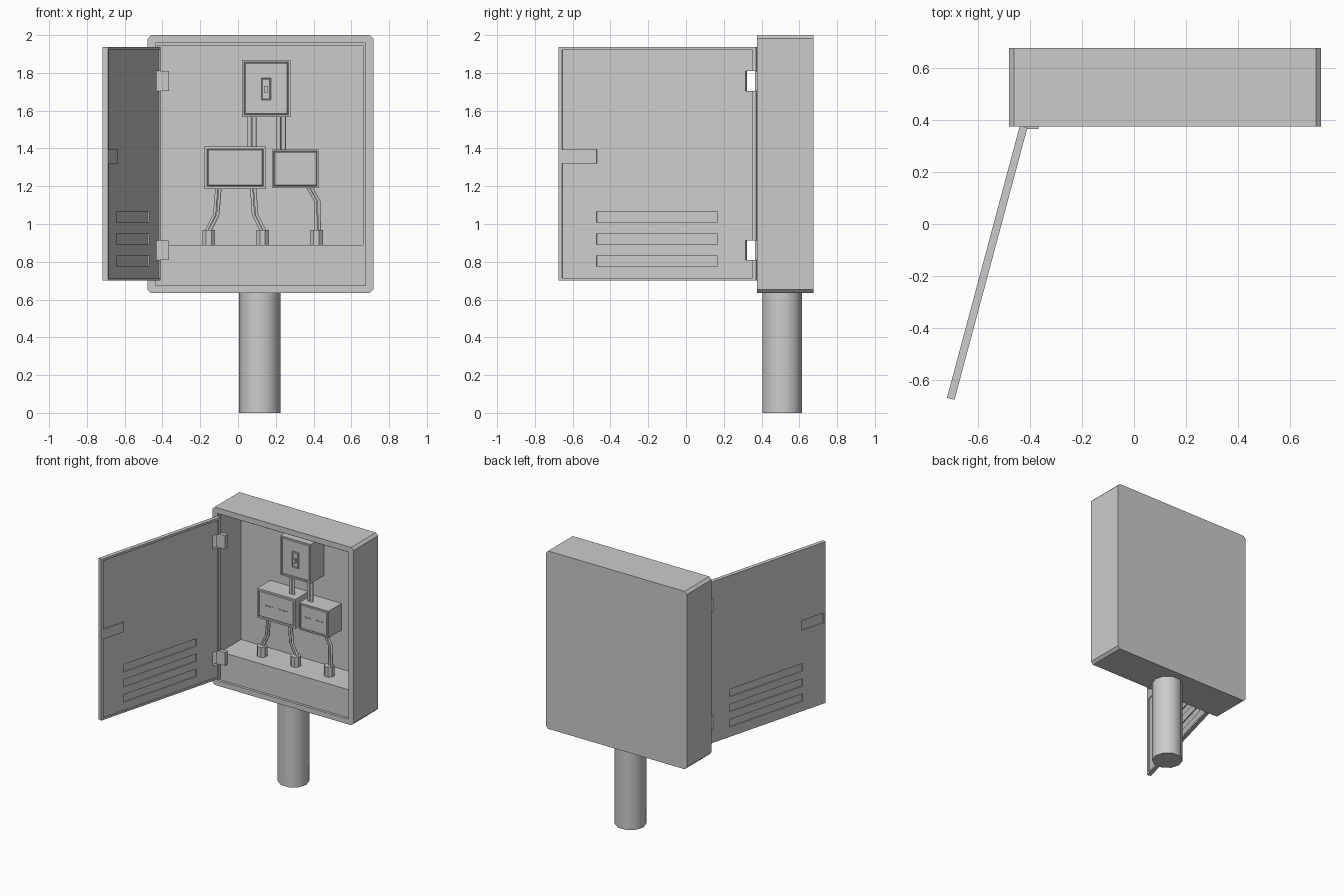
import bpy, bmesh, math
from mathutils import Matrix, Vector

if "Cube" in bpy.data.objects:
    bpy.data.objects.remove(bpy.data.objects["Cube"])


def link(name, bm):
    mesh = bpy.data.meshes.new(name)
    bm.to_mesh(mesh)
    bm.free()
    ob = bpy.data.objects.new(name, mesh)
    bpy.context.collection.objects.link(ob)
    return ob


def box_bm(x, y, z):
    bm = bmesh.new()
    size = Matrix.Diagonal((x[1] - x[0], y[1] - y[0], z[1] - z[0], 1))
    mid = Matrix.Translation((sum(x) / 2, sum(y) / 2, sum(z) / 2))
    bmesh.ops.create_cube(bm, size=1, matrix=mid @ size)
    return bm


def box(name, x, y, z):
    return link(name, box_bm(x, y, z))


def cut(ob, x, y, z):
    """Subtract a box from an object and discard the cutter."""
    cutter = box("cutter", x, y, z)
    cutter.hide_render = True
    mod = ob.modifiers.new("cut", 'BOOLEAN')
    mod.operation, mod.solver, mod.object = 'DIFFERENCE', 'EXACT', cutter
    bpy.context.view_layer.objects.active = ob
    bpy.ops.object.modifier_apply(modifier=mod.name)
    bpy.data.objects.remove(cutter)


def cylinder(name, x, y, z, r, n, turn=0.0):
    bm = bmesh.new()
    m = Matrix.Translation((x, y, sum(z) / 2)) @ Matrix.Rotation(turn, 4, 'Z')
    bmesh.ops.create_cone(bm, cap_ends=True, segments=n, radius1=r, radius2=r,
                          depth=z[1] - z[0], matrix=m)
    return link(name, bm)


def framed_box(name, x, y, z, rim):
    """Equipment box whose front has a rim around a sunken lid."""
    bm = box_bm(x, y, z)
    bm.normal_update()
    front = [f for f in bm.faces if f.normal.y < -0.9]
    bmesh.ops.inset_region(bm, faces=front, thickness=rim)
    bmesh.ops.inset_region(bm, faces=front, thickness=0.004, depth=-0.006)
    bmesh.ops.inset_region(bm, faces=front, thickness=0.006, depth=0.004)
    return link(name, bm)


def wires(name, points, spread, r):
    """A pair of parallel wires following the same path in x and z."""
    cu = bpy.data.curves.new(name, 'CURVE')
    cu.dimensions = '3D'
    cu.bevel_depth, cu.bevel_resolution, cu.use_fill_caps = r, 1, True
    for s in (-spread, spread):
        sp = cu.splines.new('POLY')
        sp.points.add(len(points) - 1)
        for p, (x, y, z) in zip(sp.points, points):
            p.co = (x + s, y, z, 1)
    ob = bpy.data.objects.new(name, cu)
    bpy.context.collection.objects.link(ob)


# Cabinet shell with chamfered corners, stepped opening and shelf
bm = box_bm((-0.48, 0.718), (0.375, 0.675), (0.635, 2.0))
along_y = [e for e in bm.edges
           if abs(e.verts[0].co.y - e.verts[1].co.y) > 0.1]
bmesh.ops.bevel(bm, geom=along_y, offset=0.019, segments=1, affect='EDGES')
cabinet = link("cabinet", bm)
cut(cabinet, (-0.438, 0.674), (0.3, 0.395), (0.675, 1.957))
cut(cabinet, (-0.425, 0.661), (0.3, 0.645), (0.89, 1.945))

# Pole
pole = cylinder("pole", 0.115, 0.509, (0, 0.64), 0.11, 10, math.pi / 2)
bpy.context.view_layer.objects.active = pole
pole.select_set(True)
bpy.ops.object.shade_smooth_by_angle(angle=math.radians(50))
pole.select_set(False)

# Open door: local x runs from hinge to latch, local y towards the inside
L, T = 1.082, 0.03
HINGES = ((0.81, 0.913), (1.705, 1.81))
VENTS = [(z - 0.029, z + 0.029) for z in (0.804, 0.92, 1.036)]
door = box("door", (0, L), (0, T), (0.70, 1.938))
cut(door, (0.018, L - 0.02), (T - 0.008, 0.1), (0.715, 1.92))
for z in VENTS:
    cut(door, (0.212, 0.875), (0.014, 0.1), z)
    cut(door, (0.212, 0.875), (-0.1, 0.008), z)
for z in HINGES:
    cut(door, (-0.1, 0.058), (-0.1, 0.1), z)
cut(door, (0.87, L - 0.015), (-0.1, 0.008), (1.32, 1.395))
latch = box("latch", (0.873, L - 0.002), (0.015, T), (1.32, 1.395))
for ob in (door, latch):
    ob.location = (-0.438, 0.378, 0)
    ob.rotation_euler.z = math.radians(-105)

# Hinge plates on the cabinet
for z in HINGES:
    box("hinge", (-0.436, -0.366), (0.364, 0.396), z)

# Equipment boxes
FRONT, BACK = 0.485, 0.65
framed_box("breaker_box", (0.022, 0.277), (FRONT, BACK), (1.567, 1.868), 0.014)
framed_box("left_terminal_box", (-0.177, 0.148), (FRONT, BACK), (1.186, 1.411), 0.018)
framed_box("right_terminal_box", (0.18, 0.428), (FRONT, BACK), (1.19, 1.395), 0.012)

# Breaker switch and terminal slots
framed_box("switch_plate", (0.12, 0.177), (0.48, 0.5), (1.652, 1.776), 0.005)
box("switch_lever", (0.138, 0.158), (0.465, 0.49), (1.695, 1.73))
for x in (-0.105, -0.079, -0.053, 0.01, 0.043, 0.075, 0.235, 0.265, 0.335, 0.365):
    box("terminal", (x - 0.01, x + 0.01), (0.483, 0.495), (1.291, 1.299))

# Wires between the boxes
wires("upper_wires_left", [(0.074, 0.55, 1.58), (0.074, 0.55, 1.40)], 0.013, 0.011)
wires("upper_wires_right", [(0.229, 0.55, 1.58), (0.229, 0.55, 1.385)], 0.013, 0.011)

# Wires down to the plugs on the shelf
RUNS = (
    ("left", [(-0.103, 1.20), (-0.115, 1.05), (-0.16, 0.96)]),
    ("middle", [(0.08, 1.20), (0.09, 1.05), (0.135, 0.96)]),
    ("right", [(0.375, 1.20), (0.42, 1.12), (0.422, 0.96)]),
)
for (side, path), px in zip(RUNS, (-0.155, 0.13, 0.415)):
    wires("lower_wires_" + side, [(x, 0.52, z) for x, z in path], 0.009, 0.009)
    cylinder("plug_" + side, px, 0.515, (0.885, 0.967), 0.037, 8, math.pi / 8)
